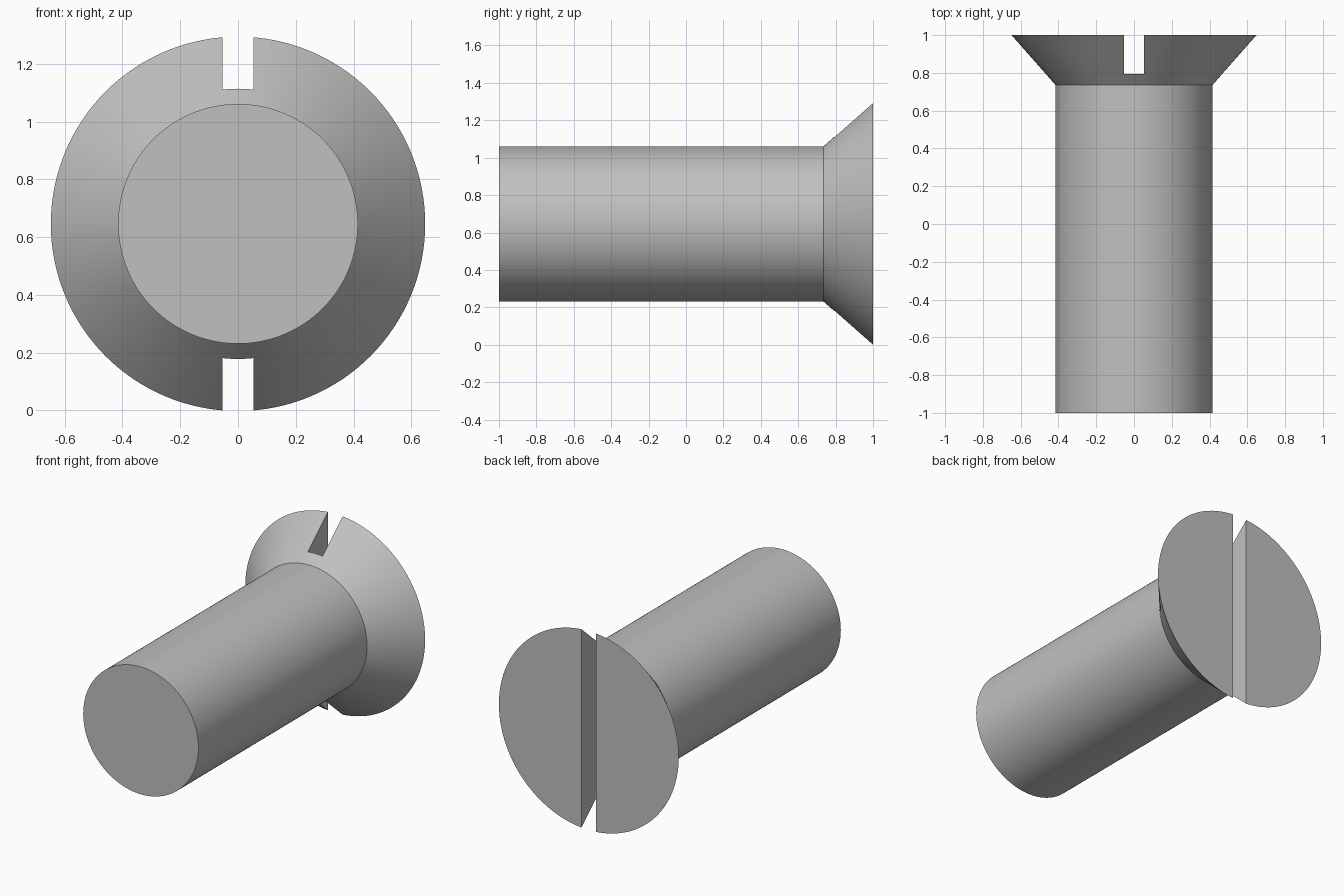
import bpy
import bmesh
import math
from mathutils import Matrix, Vector

old = bpy.data.objects.get("Cube")
if old:
    bpy.data.objects.remove(old, do_unlink=True)

SEGMENTS = 128
AXIS_Z = 0.646
HEAD_R, SHANK_R = 0.648, 0.415
TIP_Y, NECK_Y, HEAD_Y = -1.0, 0.735, 1.0
SLOT_HALF, SLOT_FLOOR = 0.053, 0.795

steel = bpy.data.materials.new("steel_grey")
steel.use_nodes = True
colour = (0.53, 0.53, 0.53, 1)
steel.diffuse_color = colour
steel.node_tree.nodes["Principled BSDF"].inputs["Base Color"].default_value = colour


def make_object(name, bm):
    bmesh.ops.recalc_face_normals(bm, faces=bm.faces)
    mesh = bpy.data.meshes.new(name)
    bm.to_mesh(mesh)
    bm.free()
    obj = bpy.data.objects.new(name, mesh)
    bpy.context.collection.objects.link(obj)
    mesh.materials.append(steel)
    return obj


# Shank and countersunk head: one turned profile of (radius, y)
bm = bmesh.new()
rings = []
for radius, y in [(SHANK_R, TIP_Y), (SHANK_R, NECK_Y), (HEAD_R, HEAD_Y)]:
    ring = []
    for i in range(SEGMENTS):
        a = math.tau * i / SEGMENTS
        ring.append(bm.verts.new((radius * math.cos(a), y, AXIS_Z + radius * math.sin(a))))
    rings.append(ring)
for lower, upper in zip(rings, rings[1:]):
    for i in range(SEGMENTS):
        j = (i + 1) % SEGMENTS
        bm.faces.new((lower[i], lower[j], upper[j], upper[i]))
bm.faces.new(rings[0])
bm.faces.new(rings[-1])
screw = make_object("countersunk_screw", bm)

# Driver slot cutter, running vertically across the head
bm = bmesh.new()
bmesh.ops.create_cube(bm, size=1)
depth = 2 * (HEAD_Y - SLOT_FLOOR)
bmesh.ops.scale(bm, vec=Vector((2 * SLOT_HALF, depth, 2)), verts=bm.verts)
bmesh.ops.transform(bm, matrix=Matrix.Translation((0, HEAD_Y, AXIS_Z)), verts=bm.verts)
cutter = make_object("slot_cutter", bm)

cut = screw.modifiers.new("driver_slot", "BOOLEAN")
cut.operation = "DIFFERENCE"
cut.solver = "EXACT"
cut.object = cutter
bpy.ops.object.select_all(action="DESELECT")
screw.select_set(True)
bpy.context.view_layer.objects.active = screw
bpy.ops.object.modifier_apply(modifier=cut.name)
bpy.data.objects.remove(cutter, do_unlink=True)

# Smooth round sides with crisp edges
bpy.ops.object.shade_smooth_by_angle(angle=math.radians(30))
